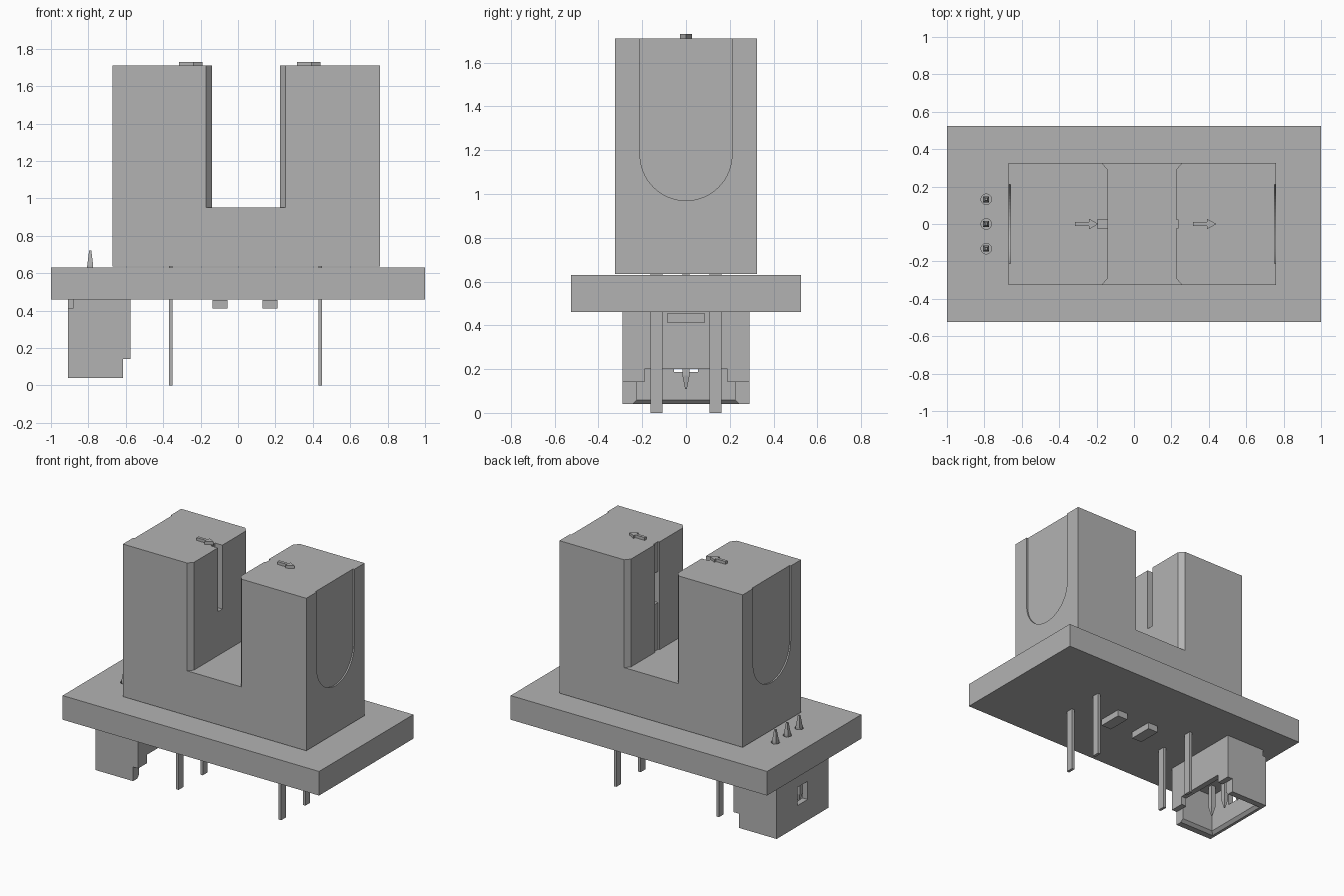
import bpy, bmesh, math
from mathutils import Vector

old = bpy.data.objects.get("Cube")
if old:
    bpy.data.objects.remove(old, do_unlink=True)

GREY = (0.45, 0.45, 0.45, 1)
mat = bpy.data.materials.new("plain grey")
mat.use_nodes = True
mat.diffuse_color = GREY
mat.node_tree.nodes["Principled BSDF"].inputs["Base Color"].default_value = GREY


def finish(name, bm):
    bmesh.ops.recalc_face_normals(bm, faces=bm.faces[:])
    mesh = bpy.data.meshes.new(name)
    bm.to_mesh(mesh)
    bm.free()
    mesh.materials.append(mat)
    ob = bpy.data.objects.new(name, mesh)
    bpy.context.scene.collection.objects.link(ob)
    return ob


def loft(name, rings):
    """Skin a list of equal-length closed rings and cap both ends."""
    bm = bmesh.new()
    rows = [[bm.verts.new(p) for p in ring] for ring in rings]
    for a, b in zip(rows, rows[1:]):
        n = len(a)
        for i in range(n):
            bm.faces.new((a[i], a[(i + 1) % n], b[(i + 1) % n], b[i]))
    bm.faces.new(rows[0])
    bm.faces.new(rows[-1])
    return finish(name, bm)


def prism_z(name, pts, lo, hi):
    return loft(name, [[(x, y, z) for x, y in pts] for z in (lo, hi)])


def prism_x(name, pts, lo, hi):
    return loft(name, [[(x, y, z) for y, z in pts] for x in (lo, hi)])


def rect(x0, x1, y0, y1):
    return [(x0, y0), (x1, y0), (x1, y1), (x0, y1)]


def box(name, x0, x1, y0, y1, z0, z1):
    return prism_z(name, rect(x0, x1, y0, y1), z0, z1)


def circle(cx, cy, r, n=24):
    return [(cx + r * math.cos(math.tau * i / n), cy + r * math.sin(math.tau * i / n))
            for i in range(n)]


def cut(target, cutter):
    cutter.hide_render = True
    mod = target.modifiers.new("cut", 'BOOLEAN')
    mod.operation = 'DIFFERENCE'
    mod.solver = 'EXACT'
    mod.object = cutter
    bpy.context.view_layer.objects.active = target
    bpy.ops.object.modifier_apply(modifier=mod.name)
    bpy.data.objects.remove(cutter, do_unlink=True)


PIN_X = -0.79
PIN_YS = (-0.132, 0.0, 0.132)

# Circuit board with holes for the connector pins
board = box("circuit_board", -1, 1, -0.525, 0.525, 0.46, 0.63)
for y in PIN_YS:
    cut(board, prism_z("hole_cutter", circle(PIN_X, y, 0.028), 0.4, 0.7))

# Sensor housing with a chamfered slot
housing = box("sensor_housing", -0.67, 0.76, -0.325, 0.325, 0.635, 1.71)
left_edge = [(-0.17, -0.4), (-0.17, -0.325), (-0.14, -0.29),
             (-0.14, 0.29), (-0.17, 0.325), (-0.17, 0.4)]
right_edge = [(0.085 - x, y) for x, y in reversed(left_edge)]
cut(housing, prism_z("slot_cutter", left_edge + right_edge, 0.95, 1.8))

# Light slits and window inside the slot
cut(housing, box("slit_cutter", -0.195, -0.1, -0.025, 0.025, 1.26, 1.8))
cut(housing, box("slit_cutter", 0.2, 0.236, -0.025, 0.025, 0.95, 1.8))
cut(housing, box("window_cutter", 0.2, 0.28, -0.025, 0.025, 1.28, 1.5))

# Shallow arched recesses on the outer sides
arch = [(0.21 * math.cos(a), 1.18 + 0.21 * math.sin(a))
        for a in (math.pi + math.pi * i / 32 for i in range(33))]
arch += [(0.21, 1.8), (-0.21, 1.8)]
cut(housing, prism_x("recess_cutter", arch, -0.72, -0.66))
cut(housing, prism_x("recess_cutter", arch, 0.75, 0.8))

# Raised direction arrows
for side, x in (("right", -0.315), ("left", 0.315)):
    half = [(0, 0.01), (0.075, 0.01), (0.075, 0.028), (0.125, 0)]
    outline = half + [(px, -py) for px, py in reversed(half[:-1])]
    prism_z(side + "_arrow", [(x + px, py) for px, py in outline], 1.705, 1.73)

# Sensor legs
for x in (-0.36, 0.44):
    for y in (-0.135, 0.135):
        box("sensor_leg", x - 0.01, x + 0.01, y - 0.027, y + 0.027, 0, 0.637)

# Small chips under the board
for x in (-0.095, 0.17):
    box("chip", x - 0.04, x + 0.04, -0.085, 0.085, 0.41, 0.456)

# Connector shroud, open downward and toward the middle
shroud = box("connector_shroud", -0.91, -0.575, -0.29, 0.29, 0.04, 0.46)
cut(shroud, box("step_cutter", -0.615, -0.5, -0.4, 0.4, 0, 0.14))
cut(shroud, box("cavity_cutter", -0.87, -0.615, -0.225, 0.225, 0, 0.33))
cut(shroud, box("opening_cutter", -0.65, -0.5, -0.19, 0.19, 0, 0.2))
cut(shroud, box("window_cutter", -1, -0.8, -0.055, 0.055, 0.187, 0.315))
rim = [[(x, y, z) for x, y in rect(-0.87 - g, -0.6, -0.225 - g, 0.225 + g)]
       for z, g in ((0.03, 0.03), (0.06, 0))]
cut(shroud, loft("rim_cutter", rim))
for s in (-1, 1):
    y0, y1 = sorted((s * 0.2, s * 0.4))
    cut(shroud, box("notch_cutter", -1, -0.88, y0, y1, 0.415, 0.5))

# Connector pins with tapered ends
for y in PIN_YS:
    loft("connector_pin", [
        [(px, py, z) for px, py in rect(PIN_X - h, PIN_X + h, y - h, y + h)]
        for z, h in ((0.11, 0.004), (0.17, 0.016), (0.64, 0.016), (0.72, 0.006))])
